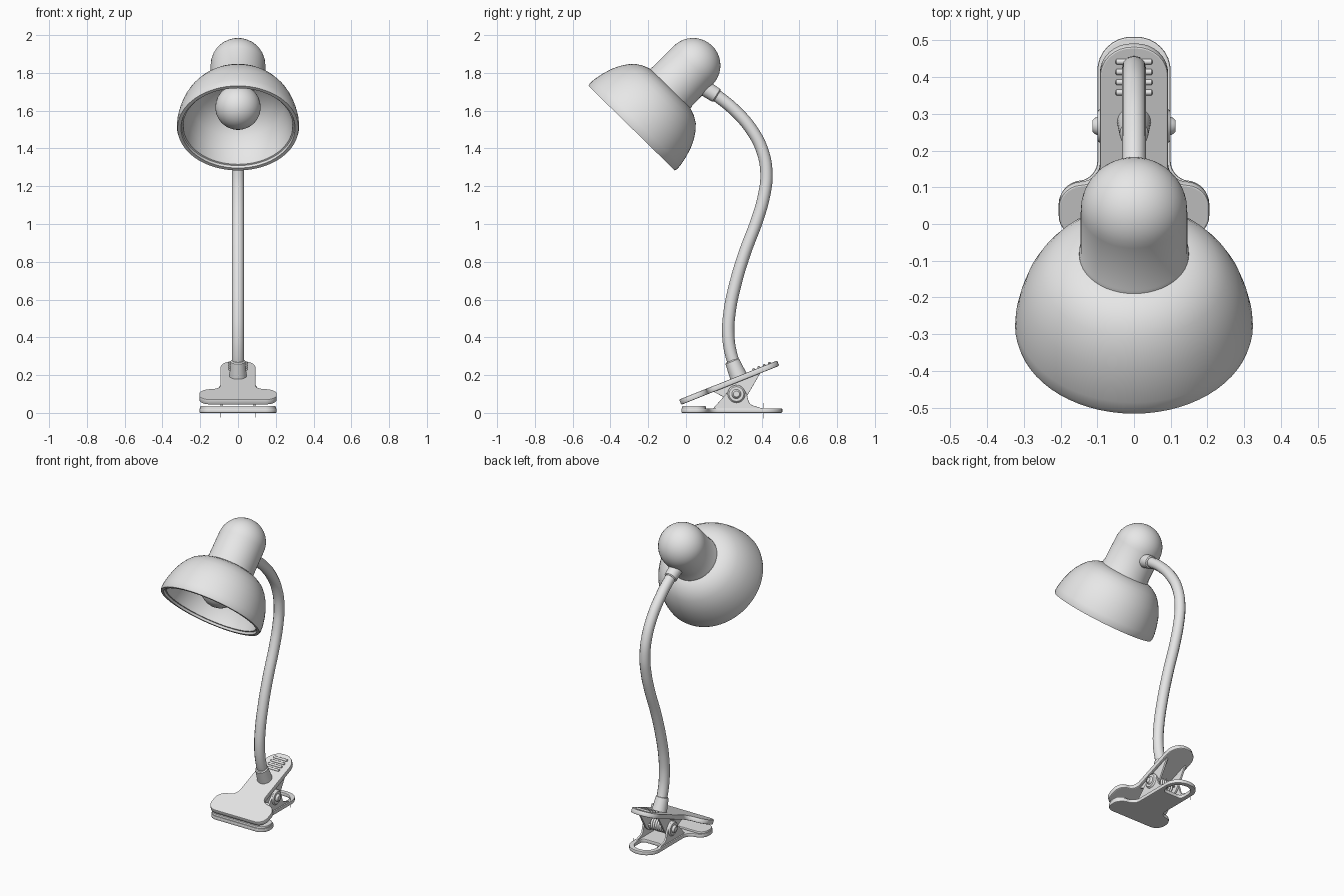
import bpy, bmesh, math
from mathutils import Matrix, Vector

if "Cube" in bpy.data.objects:
    bpy.data.objects.remove(bpy.data.objects["Cube"])

grey = bpy.data.materials.new("plain grey")
grey.diffuse_color = (0.8, 0.8, 0.8, 1)
grey.use_nodes = True
grey.node_tree.nodes["Principled BSDF"].inputs["Base Color"].default_value = grey.diffuse_color


def finish(name, mesh, angle=35):
    """Link a mesh as a smooth-shaded, grey part."""
    mesh.materials.clear()
    mesh.materials.append(grey)
    for p in mesh.polygons:
        p.use_smooth = True
        p.material_index = 0
    mesh.set_sharp_from_angle(angle=math.radians(angle))
    ob = bpy.data.objects.new(name, mesh)
    bpy.context.collection.objects.link(ob)
    return ob


def lathe(name, profile, mat, n=48):
    """Revolve (radius, height) points around z, then place with mat."""
    bm = bmesh.new()
    rings = []
    for r, h in profile:
        if r < 1e-5:
            rings.append([bm.verts.new((0, 0, h))] * n)
        else:
            rings.append([bm.verts.new((r * math.cos(2 * math.pi * i / n),
                                        r * math.sin(2 * math.pi * i / n), h)) for i in range(n)])
    for a, b in zip(rings, rings[1:]):
        for i in range(n):
            j = (i + 1) % n
            quad = list(dict.fromkeys((a[i], a[j], b[j], b[i])))
            if len(quad) > 2:
                bm.faces.new(quad)
    bmesh.ops.recalc_face_normals(bm, faces=bm.faces)
    bm.transform(mat)
    me = bpy.data.meshes.new(name)
    bm.to_mesh(me)
    bm.free()
    return finish(name, me)


def rod(name, p, q, r1, r2, n=24, lip=0.006):
    """Tapered round bar from p to q with softened ends."""
    p, q = Vector(p), Vector(q)
    d = q - p
    L = d.length
    mat = Matrix.Translation(p) @ d.to_track_quat('Z', 'Y').to_matrix().to_4x4()
    return lathe(name, [(0, 0), (r1 - lip, 0), (r1, lip), (r2, L - lip), (r2 - lip, L), (0, L)], mat, n)


def curve_part(name, curve, mat=Matrix()):
    """Turn a curve into a mesh part."""
    tmp = bpy.data.objects.new("tmp", curve)
    bpy.context.collection.objects.link(tmp)
    bpy.context.view_layer.update()
    me = bpy.data.meshes.new_from_object(tmp.evaluated_get(bpy.context.evaluated_depsgraph_get()))
    bpy.data.objects.remove(tmp)
    me.transform(mat)
    me.name = name
    return finish(name, me)


def tube(name, pts, radius, res=6):
    cu = bpy.data.curves.new(name, 'CURVE')
    cu.dimensions = '3D'
    cu.bevel_depth, cu.bevel_resolution, cu.resolution_u = radius, 4, res
    cu.use_fill_caps = True
    s = cu.splines.new('BEZIER')
    s.bezier_points.add(len(pts) - 1)
    for b, p in zip(s.bezier_points, pts):
        b.co = p
        b.handle_left_type = b.handle_right_type = 'AUTO'
    return curve_part(name, cu)


def rounded(corners, steps=8):
    """Round each (x, y, radius) corner with a conic arc."""
    out = []
    for i, (x, y, r) in enumerate(corners):
        p = Vector((x, y))
        a = p + (Vector(corners[i - 1][:2]) - p).normalized() * r
        b = p + (Vector(corners[(i + 1) % len(corners)][:2]) - p).normalized() * r
        for k in range(steps + 1):
            t = k / steps
            w = (1 - t) ** 2, 1.414 * t * (1 - t), t * t
            out.append((a * w[0] + p * w[1] + b * w[2]) / sum(w))
    return out


def plate(name, outlines, thick, mat, bevel=0.005):
    """Flat plate with bevelled edges; inner outlines become holes."""
    cu = bpy.data.curves.new(name, 'CURVE')
    cu.dimensions, cu.fill_mode = '2D', 'BOTH'
    cu.extrude, cu.bevel_depth, cu.offset = thick / 2 - bevel, bevel, -bevel
    cu.bevel_resolution = 1
    for o in outlines:
        s = cu.splines.new('POLY')
        pts = rounded(o)
        s.points.add(len(pts) - 1)
        for sp, p in zip(s.points, pts):
            sp.co = (p.x, p.y, 0, 1)
        s.use_cyclic_u = True
    return curve_part(name, cu, mat)


def mirrored(half):
    return half + [(-x, y, r) for x, y, r in reversed(half)]


# --- Lamp head, built along its tilted axis ---
HEAD = Matrix.Translation((0, -0.288, 1.5075)) @ Matrix.Rotation(math.radians(-44.4), 4, 'X')
lathe("shade", [(0, .296), (.15, .293), (.19, .278), (.225, .256), (.253, .225), (.277, .188),
                (.297, .145), (.312, .095), (.322, .045), (.324, .015), (.32, 0), (.302, 0),
                (.298, .014), (.29, .016), (.287, .045), (.275, .1), (.245, .175), (.195, .232),
                (.12, .268), (0, .272)], HEAD, 64)
cap = [(.145 * math.cos(a), .465 + .145 * math.sin(a))
       for a in (math.pi / 2 * i / 10 for i in range(10))]
lathe("lamp_housing", [(0, .275), (.15, .275), (.149, .305), (.146, .31)] + cap + [(0, .61)], HEAD)
ball = [(.12 * math.sin(a), .155 - .12 * math.cos(a))
        for a in (math.radians(150) * i / 14 for i in range(1, 15))]
lathe("bulb", [(0, .035)] + ball + [(.056, .29)], HEAD, 32)
lathe("bulb_socket", [(.05, .25), (.08, .25), (.085, .256), (.085, .285)], HEAD, 32)

# --- Flexible arm and its two collars ---
path = [(.05, 1.75), (.10, 1.72), (.17, 1.674), (.26, 1.60), (.35, 1.495), (.407, 1.38), (.426, 1.26),
        (.413, 1.15), (.376, 1.02), (.312, .85), (.26, .677), (.229, .52), (.224, .41), (.239, .31), (.27, .22)]
tube("flexible_arm", [(0, y, z) for y, z in path], .0325)
rod("upper_collar", (0, .07, 1.738), (0, .165, 1.678), .043, .040)
rod("lower_collar", (0, .285, .175), (0, .243, .278), .047, .039)

# --- Clamp plates ---
TILT = math.radians(21.7)
TOP = Matrix.Translation((0, -.025, .043)) @ Matrix.Rotation(TILT, 4, 'X')


def jaw(w, length, wing):
    return mirrored([(.205, 0, .06), (.205, wing, .055), (w, wing + .015, .045), (w, length, w * .93)])


plate("upper_clamp_plate", [jaw(.093, .558, .145)], .03, TOP @ Matrix.Translation((0, 0, .015)))
hole = mirrored([(.07, .375, .025), (.07, .505, .065)])
plate("lower_clamp_plate", [jaw(.1, .535, .135), hole], .024, Matrix.Translation((0, -.025, .012)))
pad = mirrored([(.2, .004, .055), (.2, .13, .05)])
plate("lower_jaw_pad", [pad], .018, Matrix.Translation((0, -.025, .028)))

# Grip ridges on the handle
for i in range(4):
    s = .425 + .03 * i
    rod("grip_ridge_%d" % (i + 1), TOP @ Vector((-.05, s, .031)), TOP @ Vector((.05, s, .031)), .008, .008, 12, .003)

# --- Hinge: brackets, bolts, pin and spring ---
SIDE = Matrix(((0, 0, 1, 0), (1, 0, 0, 0), (0, 1, 0, 0), (0, 0, 0, 1)))
lower = [(.13, .008, .005), (.145, .025, .01), (.225, .115, .02), (.25, .148, .02), (.29, .148, .02),
         (.322, .1, .02), (.335, .045, .02), (.41, .022, .01), (.41, .008, .005)]
upper = [(.14, .115, .005), (.225, .07, .02), (.27, .045, .02), (.315, .075, .02), (.40, .222, .005)]
for side, sx in (("left", -1), ("right", 1)):
    plate("lower_bracket_" + side, [lower], .013, Matrix.Translation((sx * .085, 0, 0)) @ SIDE, .002)
    plate("upper_bracket_" + side, [upper], .013, Matrix.Translation((sx * .07, 0, 0)) @ SIDE, .002)
    rod("washer_" + side, (sx * .085, .267, .1), (sx * .1, .267, .1), .047, .045, 28)
    rod("bolt_" + side, (sx * .09, .267, .1), (sx * .113, .267, .1), .026, .022, 20)
rod("hinge_pin", (-.09, .267, .1), (.09, .267, .1), .014, .014, 16)
coil = [(-.055 + .11 * i / 56, .267 + .034 * math.cos(i * math.pi / 4), .1 + .034 * math.sin(i * math.pi / 4))
        for i in range(57)]
tube("clamp_spring", coil, .0075, 3)
